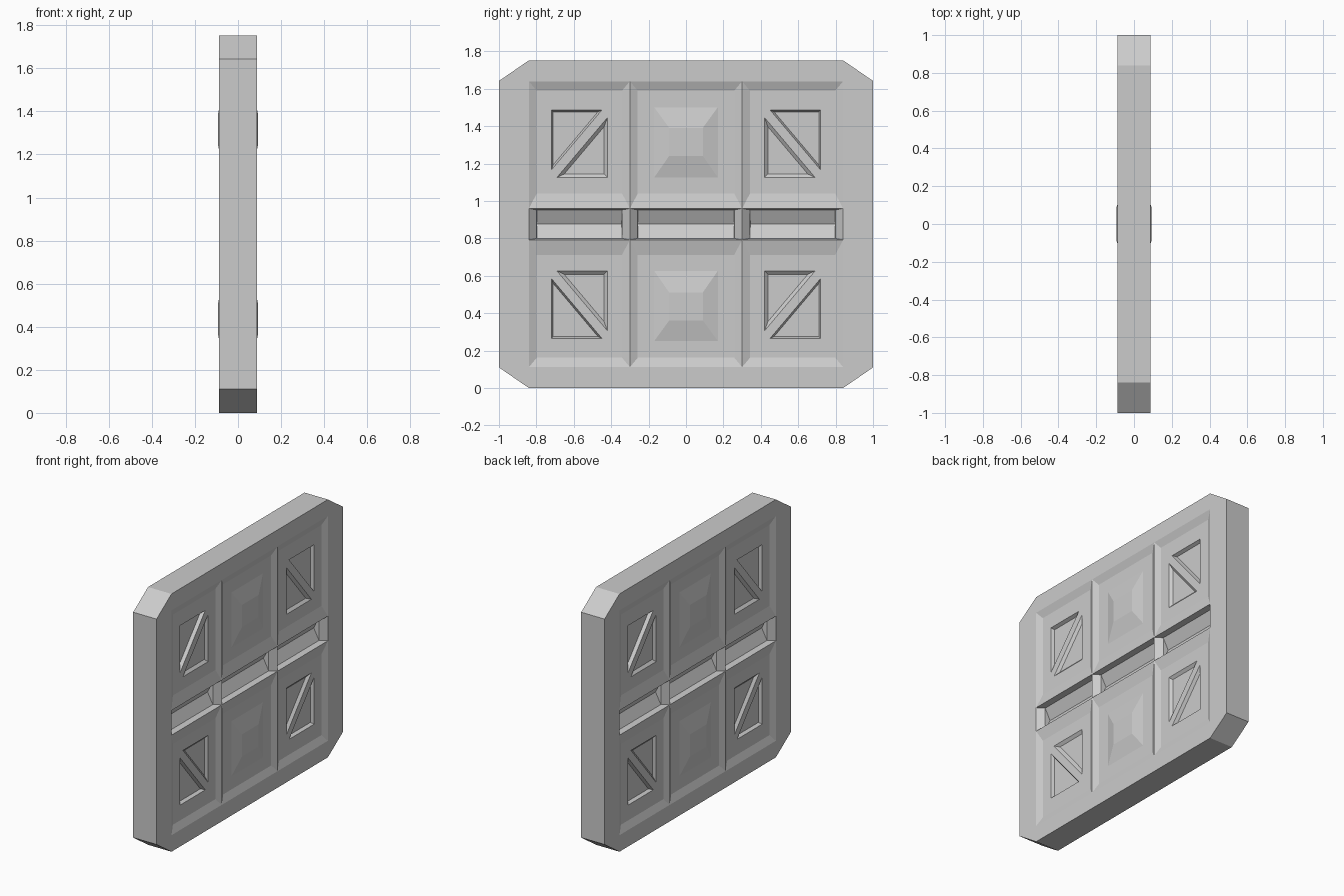
import bpy, bmesh
from mathutils import Vector

if "Cube" in bpy.data.objects:
    bpy.data.objects.remove(bpy.data.objects["Cube"])

H = 0.876            # half height
F = 0.088            # frame level (half thickness)
R = F - 0.019        # recessed panel floor level
bm = bmesh.new()


def face(pts):
    """Add a polygon facing outwards (+x, or away from the centre for the rim)."""
    clean = []
    for p in pts:
        if p not in clean:
            clean.append(p)
    if len(clean) < 3:
        return
    f = bm.faces.new([bm.verts.new(p) for p in clean])
    f.normal_update()
    n = f.normal
    side = n.x if abs(n.x) > 1e-4 else n.dot(f.calc_center_median())
    if side < 0:
        f.normal_flip()


def at(x, pts):
    return [(x, y, z) for y, z in pts]


def strip(a, b, closed=True):
    """Bridge two matching outlines."""
    n = len(a)
    for i in range(n if closed else n - 1):
        j = (i + 1) % n
        face([a[i], a[j], b[j], b[i]])


def rect(y0, y1, z0, z1):
    return [(y0, z0), (y0, z1), (y1, z1), (y1, z0)]


def inset(tri, d):
    """Shrink a triangle by distance d on every side."""
    v = [Vector(p) for p in tri]
    l = [(v[1] - v[2]).length, (v[2] - v[0]).length, (v[0] - v[1]).length]
    c = sum((p * w for p, w in zip(v, l)), Vector((0, 0))) / sum(l)
    e, g = v[1] - v[0], v[2] - v[0]
    r = abs(e.x * g.y - e.y * g.x) / sum(l)
    return [tuple(c + (p - c) * (1 - d / r)) for p in v]


# Outer rim and flat frame (one quarter of one side)
outline = [(0, H), (0.84, H), (1, 0.766), (1, 0)]
strip(at(F, outline), at(0, outline), False)
face(at(F, [(0, H), (0.84, H), (0.84, 0.764), (0, 0.764)]))
face(at(F, [(0.84, H), (1, 0.766), (1, 0), (0.84, 0), (0.84, 0.764)]))

# Outer panel with a recessed window
floor = rect(0.342, 0.798, 0.164, 0.714)
window = rect(0.42, 0.72, 0.25, 0.61)
strip(at(F, rect(0.30, 0.84, 0.084, 0.764)), at(R, floor))
strip(at(R, floor), at(R, window))

# Diagonal brace and the triangular pockets either side of it
face(at(R, [(0.69, 0.25), (0.72, 0.25), (0.72, 0.29),
            (0.45, 0.61), (0.42, 0.61), (0.42, 0.57)]))
for tri, d, depth in (([(0.72, 0.61), (0.45, 0.61), (0.72, 0.29)], 0.010, 0.022),
                      ([(0.42, 0.25), (0.69, 0.25), (0.42, 0.57)], 0.018, 0.016)):
    inner = inset(tri, d)
    strip(at(R, tri), at(R - depth, inner))
    face(at(R - depth, inner))


# Centre panel with a raised bevelled pad (half, open at the mirror plane)
def half(y, z0, z1):
    return [(0, z0), (y, z0), (y, z1), (0, z1)]


levels = [at(F, half(0.30, 0.084, 0.764)), at(R, half(0.258, 0.164, 0.714)),
          at(R, half(0.17, 0.25, 0.625)), at(F + 0.004, half(0.09, 0.365, 0.515))]
for a, b in zip(levels, levels[1:]):
    strip(a, b, False)
face(levels[-1])

# Deep V grooves across the middle
D, B = 0.05, 0.012
strip(at(F, [(0.30, 0), (0.30, 0.084), (0.84, 0.084), (0.84, 0)]),
      at(D, [(0.342, 0), (0.342, 0.076), (0.798, 0.076), (0.798, 0)]), False)
strip(at(D, [(0.342, 0), (0.342, 0.076), (0.798, 0.076), (0.798, 0)]),
      at(B, [(0.344, 0), (0.344, 0), (0.796, 0), (0.796, 0)]), False)
strip(at(F, [(0, 0.084), (0.30, 0.084), (0.30, 0)]),
      at(D, [(0, 0.076), (0.258, 0.076), (0.258, 0)]), False)
strip(at(D, [(0, 0.076), (0.258, 0.076), (0.258, 0)]),
      at(B, [(0, 0), (0.256, 0), (0.256, 0)]), False)

# Weld and mirror the quarter to all sides
bmesh.ops.remove_doubles(bm, verts=bm.verts, dist=0.0002)
mesh = bpy.data.meshes.new("wall_panel")
bm.to_mesh(mesh)
bm.free()
panel = bpy.data.objects.new("wall_panel", mesh)
panel.location.z = H
bpy.context.collection.objects.link(panel)
mirror = panel.modifiers.new("mirror", 'MIRROR')
mirror.use_axis = (True, True, True)
mirror.merge_threshold = 0.0005
